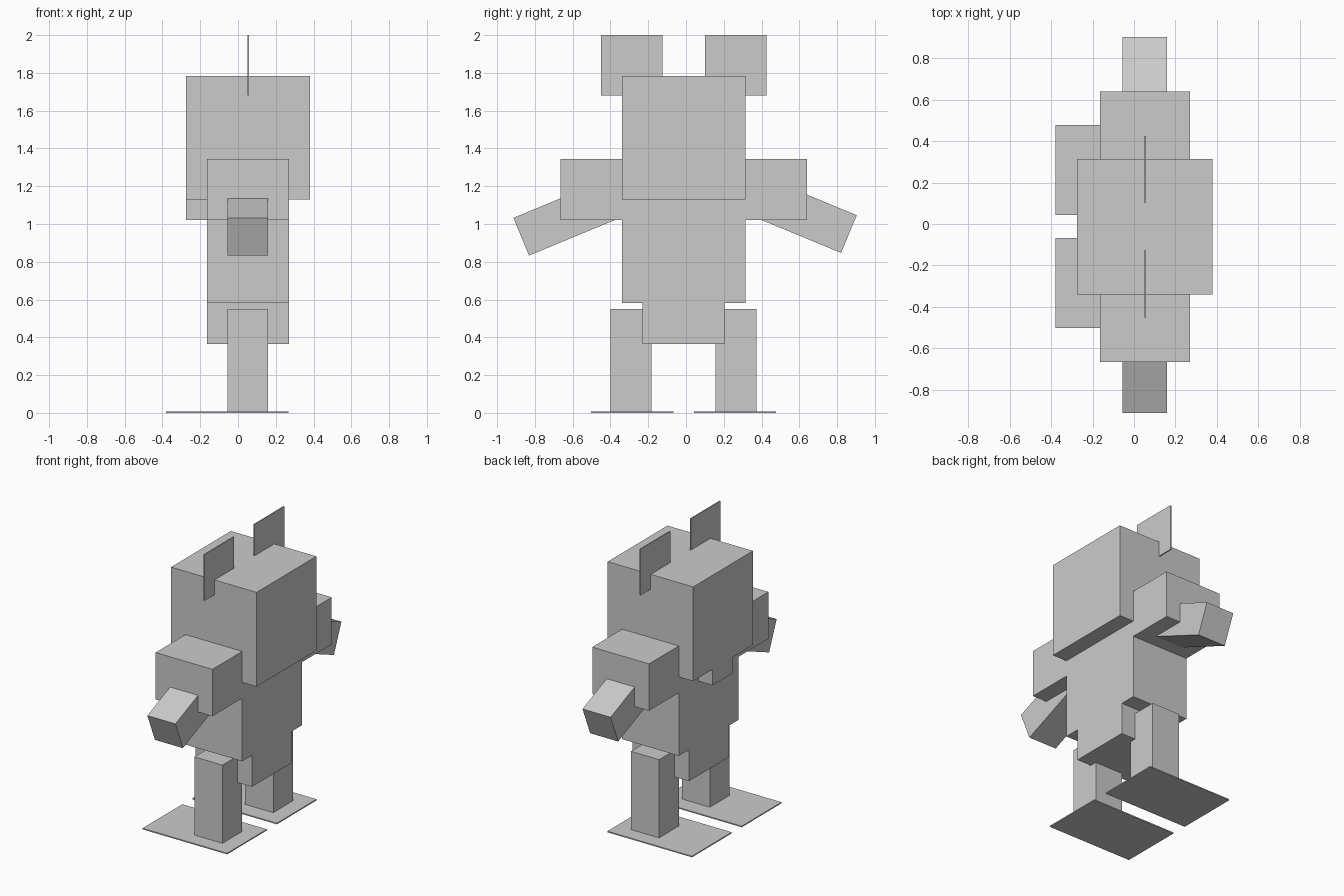
import bpy
import bmesh
from math import radians
from mathutils import Matrix, Vector

cube = bpy.data.objects.get("Cube")
if cube:
    bpy.data.objects.remove(cube, do_unlink=True)

# Single plain grey material
GREY = (0.6, 0.6, 0.6, 1.0)
grey = bpy.data.materials.new("plain grey")
grey.use_nodes = True
grey.diffuse_color = GREY
grey.node_tree.nodes["Principled BSDF"].inputs["Base Color"].default_value = GREY


def box(name, x, y, z, tilt=0.0):
    """Box spanning the given (low, high) ranges, tilted about its own x axis."""
    spans = (x, y, z)
    size = Vector([b - a for a, b in spans])
    centre = Vector([(a + b) / 2 for a, b in spans])
    bm = bmesh.new()
    bmesh.ops.create_cube(bm, size=1.0, matrix=Matrix.Diagonal(size).to_4x4())
    mesh = bpy.data.meshes.new(name)
    bm.to_mesh(mesh)
    bm.free()
    mesh.materials.append(grey)
    obj = bpy.data.objects.new(name, mesh)
    obj.location = centre
    obj.rotation_euler.x = tilt
    bpy.context.collection.objects.link(obj)
    return obj


MID = -0.0125             # y of the body's mirror plane
THIN = 0.004              # half thickness of ears and feet
WIDE = (-0.165, 0.27)     # x range of torso and shoulders
NARROW = (-0.055, 0.16)   # x range of legs and forearms


def around(c, half):
    return (c - half, c + half)


# Head, chin and torso
box("head", (-0.275, 0.38), around(MID, 0.327), (1.13, 1.783))
box("chin", (-0.275, -0.165), around(-0.008, 0.109), (1.02, 1.13))
box("torso", WIDE, around(MID, 0.327), (0.583, 1.13))
box("pelvis", WIDE, around(MID - 0.002, 0.217), (0.365, 0.583))

# Paired limbs and ears
for side, s in (("front", -1), ("back", 1)):
    def out(near, far):
        return tuple(sorted((MID + s * near, MID + s * far)))

    box(side + "_ear", around(0.054, THIN), out(0.113, 0.438), (1.68, 2.0))
    box(side + "_shoulder", WIDE, out(0.327, 0.653), (1.02, 1.345))
    box(side + "_leg", NARROW, out(0.17, 0.386), (0.005, 0.55))
    box(side + "_foot", (-0.38, 0.268), out(0.055, 0.49), (0, 2 * THIN))

    # Forearm hangs outward and down from inside the shoulder
    centre_y = -0.005 + s * 0.618
    centre_z = 1.043 + s * 0.007
    box(side + "_forearm", NARROW, around(centre_y, 0.27),
        around(centre_z, 0.108), tilt=-s * radians(22.5))
